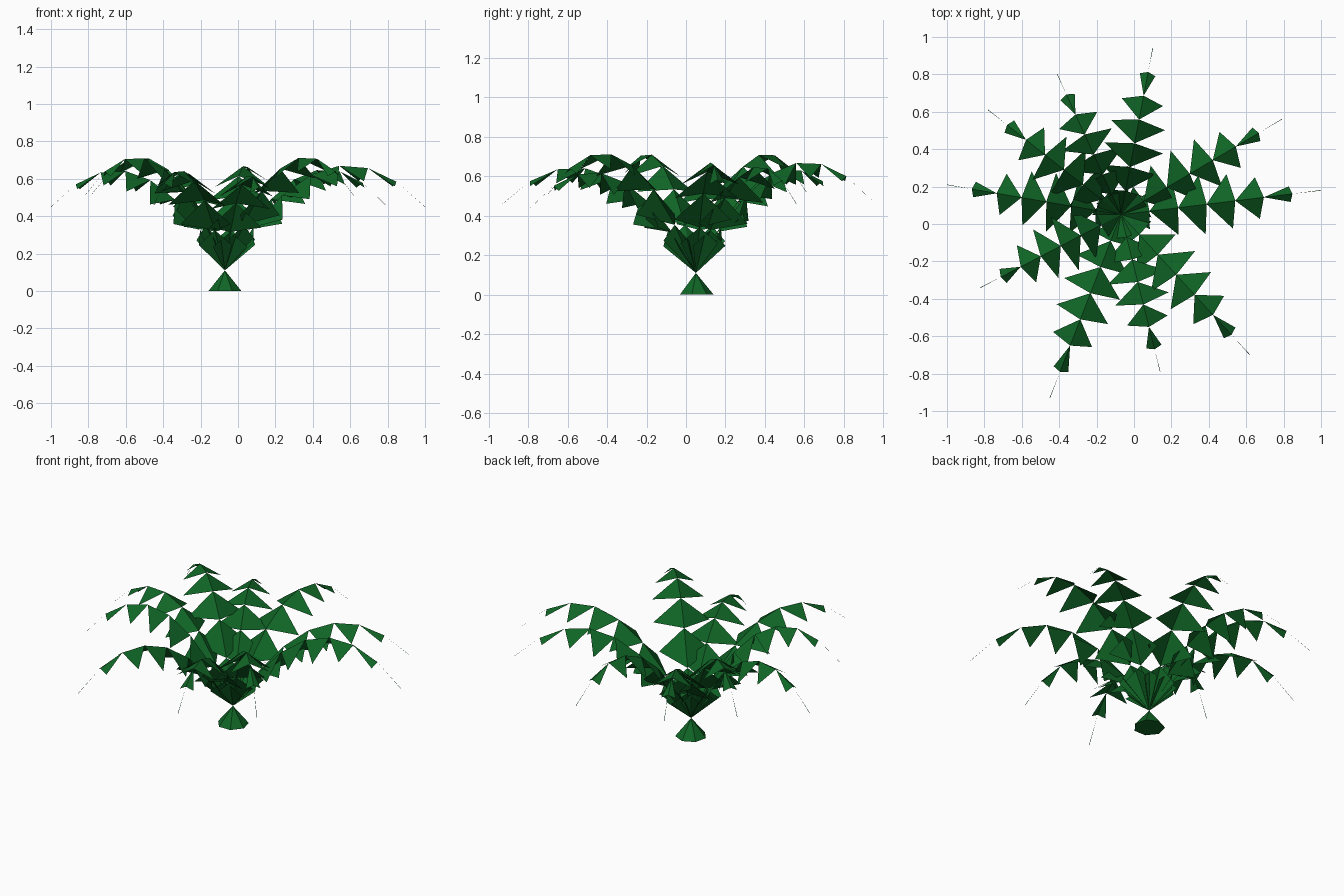
import bpy, bmesh
from mathutils import Vector

cube = bpy.data.objects.get("Cube")
if cube:
    bpy.data.objects.remove(cube, do_unlink=True)

green = bpy.data.materials.new("deep_green")
green.use_nodes = True
COLOUR = (0.005, 0.13, 0.019, 1)
green.diffuse_color = COLOUR
bsdf = green.node_tree.nodes["Principled BSDF"]
bsdf.inputs["Base Color"].default_value = COLOUR
bsdf.inputs["Roughness"].default_value = 0.9

CROWN = Vector((-0.07, 0.05, 0.11))
UP = Vector((0, 0, 1))

# Half width, droop and backward sweep of each leaflet, from crown to tip
LEAFLETS = [
    (0.095, 0.08, 0.01), (0.145, 0.13, 0.015), (0.16, 0.13, 0.025),
    (0.147, 0.11, 0.03), (0.112, 0.07, 0.035), (0.042, 0.025, 0.015),
    (0.0015, 0.001, 0.0),
]

# Tip position and peak height of each frond
FRONDS = [
    (0.10, 0.94, 0.48, 0.672), (-0.41, 0.80, 0.47, 0.635),
    (-0.78, 0.61, 0.52, 0.715), (-1.00, 0.21, 0.45, 0.645),
    (-0.82, -0.34, 0.51, 0.715), (-0.45, -0.93, 0.46, 0.645),
    (0.14, -0.79, 0.44, 0.62), (0.62, -0.70, 0.51, 0.717),
    (1.00, 0.18, 0.45, 0.672), (0.79, 0.56, 0.46, 0.65),
]


def finish(name, bm):
    mesh = bpy.data.meshes.new(name)
    bm.to_mesh(mesh)
    bm.free()
    mesh.materials.append(green)
    obj = bpy.data.objects.new(name, mesh)
    bpy.context.collection.objects.link(obj)


def frond(name, x, y, tip_z, peak_z):
    """Arching chain of folded, open leaflets along a parabola."""
    span = Vector((x - CROWN.x, y - CROWN.y, 0))
    out = span.normalized()
    side = UP.cross(out)
    rise, end = peak_z - CROWN.z, tip_z - CROWN.z
    # parabola from the crown through the peak to the tip
    a = 2 * rise + 2 * (rise * (rise - end)) ** 0.5
    b = end - a

    def spine(t):
        return CROWN + span * t + UP * (a * t + b * t * t)

    bm = bmesh.new()
    count = len(LEAFLETS)
    for i, (width, droop, sweep) in enumerate(LEAFLETS):
        root = bm.verts.new(spine(i / count))
        end_pos = spine((i + 1) / count)
        ridge = bm.verts.new(end_pos)
        corner = end_pos - UP * droop - out * sweep
        left = bm.verts.new(corner + side * width)
        right = bm.verts.new(corner - side * width)
        bm.faces.new((root, ridge, left))
        bm.faces.new((root, right, ridge))
    finish(name, bm)


# Fronds
for n, data in enumerate(FRONDS):
    frond(f"frond_{n + 1}", *data)

# Pointed stem base
bm = bmesh.new()
bmesh.ops.create_cone(bm, cap_ends=True, segments=7, radius1=0.09,
                      radius2=0, depth=CROWN.z)
bmesh.ops.translate(bm, verts=bm.verts, vec=(CROWN.x, CROWN.y, CROWN.z / 2))
finish("stem_base", bm)
